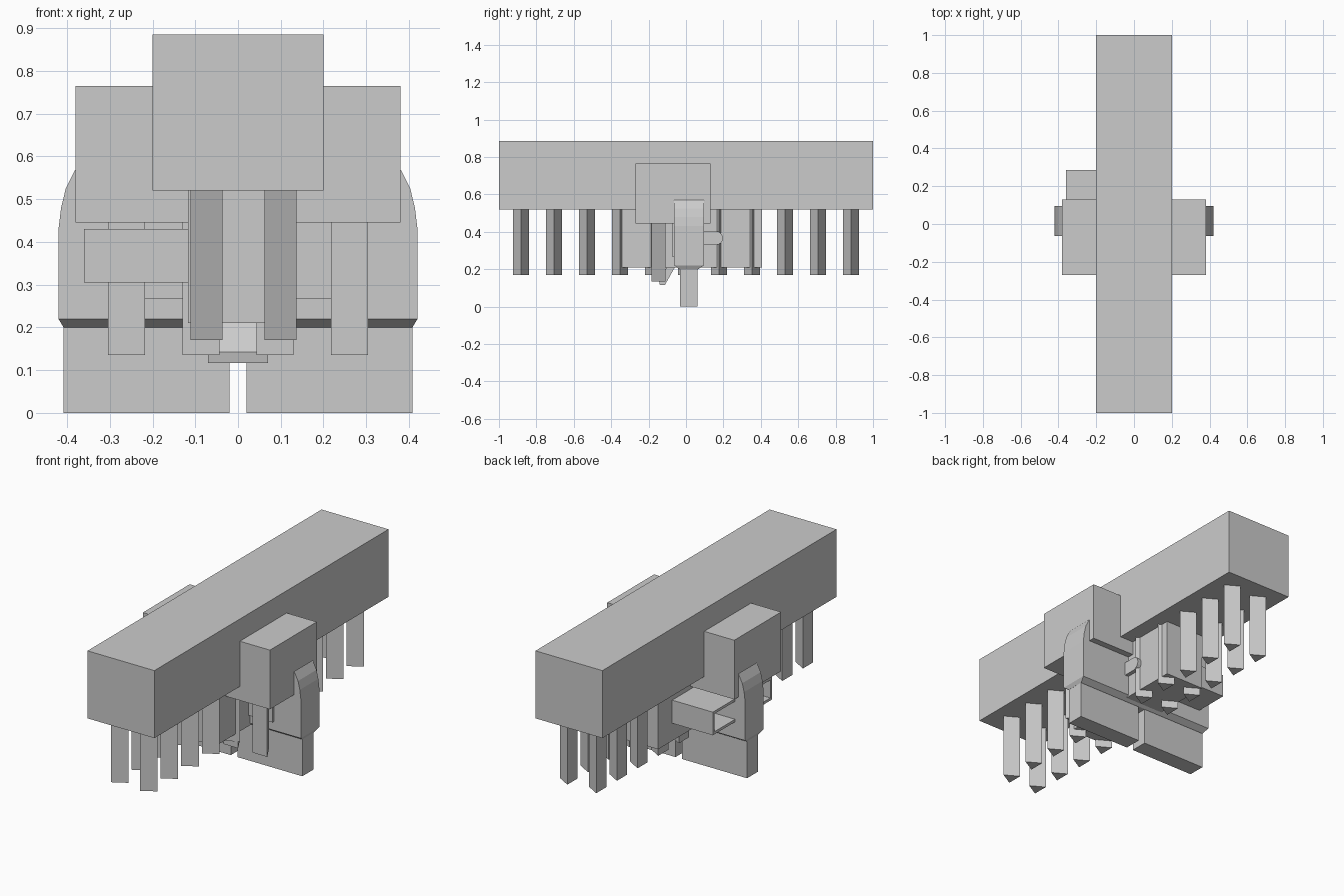
import bpy, bmesh, math
from mathutils import Vector

if "Cube" in bpy.data.objects:
    bpy.data.objects.remove(bpy.data.objects["Cube"])


def finish(name, bm):
    bmesh.ops.recalc_face_normals(bm, faces=bm.faces)
    mesh = bpy.data.meshes.new(name)
    bm.to_mesh(mesh)
    bm.free()
    obj = bpy.data.objects.new(name, mesh)
    bpy.context.collection.objects.link(obj)
    return obj


def prism(name, profile, vec):
    """Extrude a closed 3D polygon along vec."""
    bm = bmesh.new()
    face = bm.faces.new([bm.verts.new(p) for p in profile])
    new = bmesh.ops.extrude_face_region(bm, geom=[face], use_keep_orig=True)
    verts = [g for g in new["geom"] if isinstance(g, bmesh.types.BMVert)]
    bmesh.ops.translate(bm, verts=verts, vec=vec)
    return finish(name, bm)


def box(name, x, y, z):
    return prism(name, [(x[0], y[0], z[0]), (x[1], y[0], z[0]),
                        (x[1], y[1], z[0]), (x[0], y[1], z[0])], (0, 0, z[1] - z[0]))


def pin(name, cx, cy, z, angle):
    """Three-sided pin with one corner pointing along angle."""
    r = 0.05
    pts = [(cx + r * math.cos(angle + i * math.tau / 3),
            cy + r * math.sin(angle + i * math.tau / 3), z[0]) for i in range(3)]
    return prism(name, pts, (0, 0, z[1] - z[0]))


# Long bar, cross block and lower housing
box("main_bar", (-0.2, 0.2), (-1, 1), (0.52, 0.885))
box("cross_block", (-0.38, 0.38), (-0.27, 0.13), (0.445, 0.765))
box("lower_housing", (-0.117, 0.117), (-0.36, 0.405), (0.21, 0.53))

# Two rows of pins under the bar
for row in range(-5, 6):
    for side in (-1, 1):
        pin("long_pin", side * 0.0865, row * 0.1765, (0.17, 0.53), 0)

# Four legs under the cross block
for x in (-0.261, -0.087, 0.087, 0.261):
    pin("cross_leg", x, -0.16, (0.135, 0.46), math.pi / 2)

# Rounded holder across the middle
right = [(0.42, 0.22), (0.42, 0.43), (0.414, 0.48), (0.403, 0.525), (0.382, 0.567), (0.34, 0.62)]
outline = right + [(-x, z) for x, z in reversed(right)]
prism("blade_holder", [(x, -0.063, z) for x, z in outline], (0, 0.158, 0))

# Tapered collar below the holder
collar = bpy.data.objects["blade_holder"]
taper = box("holder_collar", (-0.42, 0.42), (-0.063, 0.095), (0.2, 0.22))
for v in taper.data.vertices:
    if v.co.z < 0.21:
        v.co.x *= 0.972
        v.co.y = 0.015 + (v.co.y - 0.016) * 0.62

# Twin blades reaching the ground
for s in (-1, 1):
    box("blade", sorted((s * 0.02, s * 0.408)), (-0.033, 0.061), (0, 0.205))

# Front plate and slanted tab
box("front_plate", (-0.26, 0.26), (-0.076, -0.05), (0.268, 0.46))
prism("slanted_tab", [(-0.07, y, z) for y, z in
      ((-0.145, 0.142), (-0.14, 0.117), (-0.112, 0.117), (-0.06, 0.21), (-0.1, 0.215))],
      (0.14, 0, 0))

# Side tray, hollowed from its outer face
tray = box("side_tray", (-0.36, -0.11), (-0.22, 0.285), (0.305, 0.43))
bm = bmesh.new()
bm.from_mesh(tray.data)
bm.normal_update()
outer = [f for f in bm.faces if f.normal.x < -0.9]
bmesh.ops.inset_region(bm, faces=outer, thickness=0.02)
hole = bmesh.ops.extrude_face_region(bm, geom=outer)
bmesh.ops.translate(bm, vec=(0.2, 0, 0),
                    verts=[g for g in hole["geom"] if isinstance(g, bmesh.types.BMVert)])
bmesh.ops.delete(bm, geom=[f for f in outer if f.is_valid], context="FACES")
bm.to_mesh(tray.data)
bm.free()

# Small rounded knob on the opposite side
knob = []
for i in range(9):
    a = -math.pi / 2 + math.pi * i / 8
    knob.append((0.11, 0.16 + 0.037 * math.cos(a), 0.367 + 0.037 * math.sin(a)))
knob += [(0.11, 0.08, 0.404), (0.11, 0.08, 0.33)]
prism("side_knob", knob, (0.029, 0, 0))
